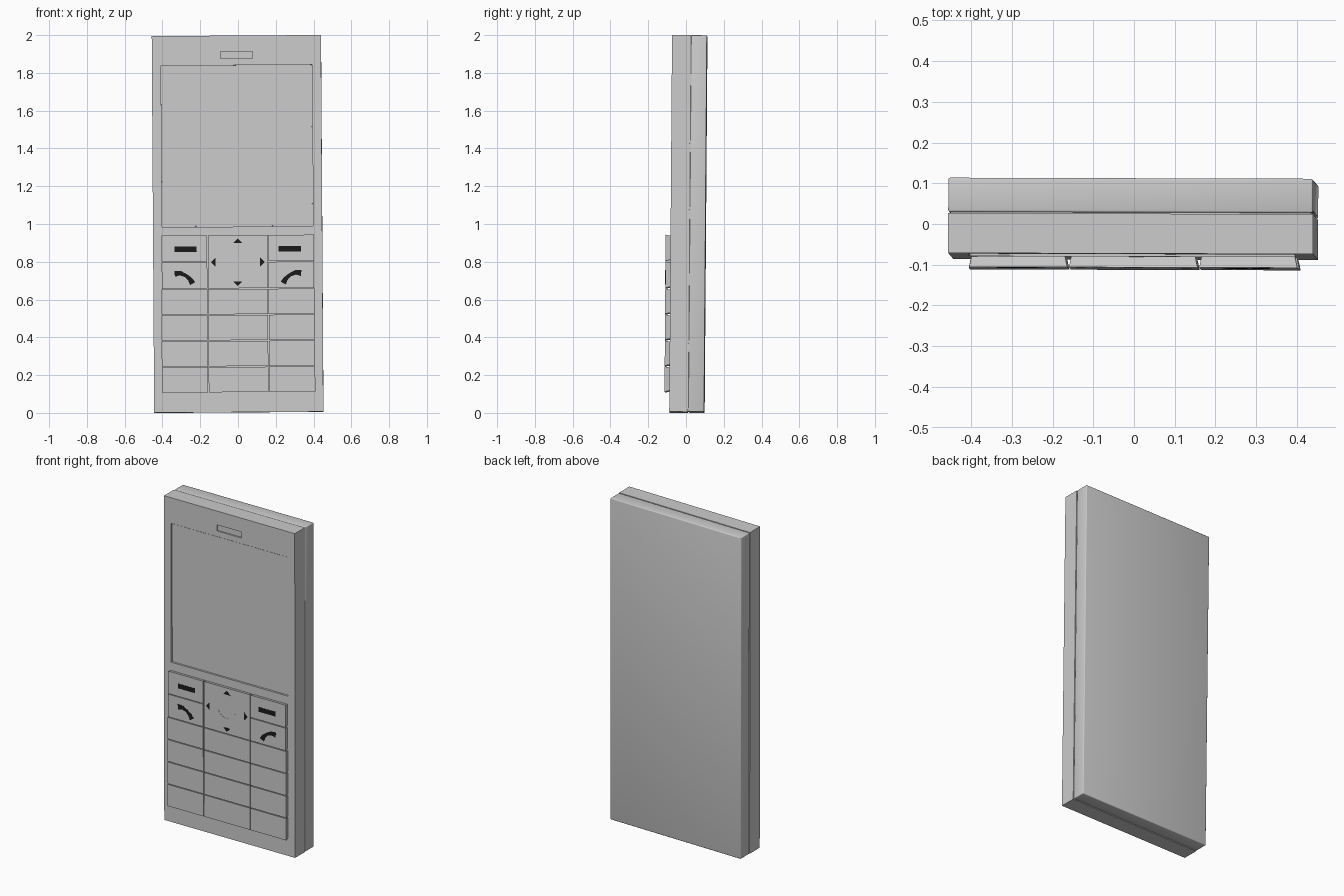
import bpy, bmesh, math
from mathutils import Matrix, Vector

if "Cube" in bpy.data.objects:
    bpy.data.objects.remove(bpy.data.objects["Cube"])

FRONT, BACK, KEY = -0.08, 0.105, -0.106
black = bpy.data.materials.new("black_print")
black.diffuse_color = (0.01, 0.01, 0.01, 1)
black.use_nodes = True
black.node_tree.nodes["Principled BSDF"].inputs["Base Color"].default_value = black.diffuse_color
parts = []


def prism(name, pts, y_front, y_back, base_inset=0.0, mat=None):
    """Extrude an (x, z) outline along y, optionally narrower at its base."""
    cx = (min(p[0] for p in pts) + max(p[0] for p in pts)) / 2
    cz = (min(p[1] for p in pts) + max(p[1] for p in pts)) / 2
    bm = bmesh.new()
    front = [bm.verts.new((x, y_front, z)) for x, z in pts]
    back = [bm.verts.new((x - math.copysign(base_inset, x - cx), y_back,
                          z - math.copysign(base_inset, z - cz))) for x, z in pts]
    bm.faces.new(front)
    bm.faces.new(back[::-1])
    n = len(pts)
    for i in range(n):
        j = (i + 1) % n
        bm.faces.new((front[i], back[i], back[j], front[j]))
    bmesh.ops.recalc_face_normals(bm, faces=bm.faces)
    me = bpy.data.meshes.new(name)
    bm.to_mesh(me)
    bm.free()
    ob = bpy.data.objects.new(name, me)
    bpy.context.collection.objects.link(ob)
    if mat:
        me.materials.append(mat)
    parts.append(ob)
    return ob


def rect(x0, x1, z0, z1):
    return [(x0, z0), (x1, z0), (x1, z1), (x0, z1)]


def stroke(pts, widths):
    """Outline of a thick line with a width at every point."""
    a, b = [], []
    for i, p in enumerate(pts):
        d = (Vector(pts[min(i + 1, len(pts) - 1)]) - Vector(pts[max(i - 1, 0)])).normalized()
        off = Vector((-d.y, d.x)) * widths[i] / 2
        a.append(tuple(Vector(p) + off))
        b.append(tuple(Vector(p) - off))
    return a + b[::-1]


def apply_modifiers(ob):
    dg = bpy.context.evaluated_depsgraph_get()
    me = bpy.data.meshes.new_from_object(ob.evaluated_get(dg))
    ob.modifiers.clear()
    ob.data = me


# Two shells separated by a fine seam
front_shell = prism("front_shell", rect(-0.448, 0.448, 0.003, 1.997), FRONT, 0.018)
back_shell = prism("back_shell", rect(-0.448, 0.448, 0.003, 1.997), 0.021, BACK)
prism("seam_core", rect(-0.443, 0.443, 0.008, 1.992), 0.01, 0.03)
bev = back_shell.modifiers.new("soft_edges", 'BEVEL')
bev.width, bev.segments = 0.005, 3
apply_modifiers(back_shell)

# Recesses for screen and earpiece
for name, outline, depth in (("screen_cutter", rect(-0.4, 0.4, 0.985, 1.84), 0.012),
                             ("earpiece_cutter", rect(-0.085, 0.085, 1.875, 1.912), 0.008)):
    cutter = prism(name, outline, FRONT - 0.05, FRONT + depth)
    cutter.hide_render = True
    parts.remove(cutter)
    mod = front_shell.modifiers.new(name, 'BOOLEAN')
    mod.operation, mod.object, mod.solver = 'DIFFERENCE', cutter, 'EXACT'
    bpy.context.view_layer.update()
    apply_modifiers(front_shell)
    bpy.data.objects.remove(cutter)
prism("screen", rect(-0.396, 0.396, 0.989, 1.836), FRONT + 0.006, FRONT + 0.014)

# Number keys
cols = (-0.408, -0.16, 0.16, 0.408)
g = 0.002
for r in range(4):
    z = 0.107 + r * 0.1375
    for c in range(3):
        prism(f"number_key_{r}_{c}", rect(cols[c] + g, cols[c + 1] - g, z + g, z + 0.1375 - g),
              KEY, FRONT + 0.002, 0.006)

# Navigation pad, soft keys and call keys
prism("navigation_pad", rect(-0.158, 0.158, 0.659, 0.94), KEY, FRONT + 0.002, 0.006)
for side, s in (("left", -1), ("right", 1)):
    xs = sorted((s * 0.162, s * 0.403))
    prism(f"soft_key_{side}", rect(*xs, 0.802, 0.94), KEY, FRONT + 0.002, 0.006)
    prism(f"call_key_{side}", rect(*xs, 0.659, 0.798), KEY, FRONT + 0.002, 0.006)
    # Printed dash and handset
    xs = sorted((s * 0.217, s * 0.335))
    prism(f"dash_mark_{side}", rect(*xs, 0.852, 0.881), KEY - 0.001, KEY + 0.002, 0, black)
    arc = [(s * 0.335, 0.738), (s * 0.305, 0.741), (s * 0.275, 0.728),
           (s * 0.253, 0.708), (s * 0.240, 0.685)]
    prism(f"handset_mark_{side}", stroke(arc, (0.032, 0.024, 0.018, 0.024, 0.032)),
          KEY - 0.001, KEY + 0.002, 0, black)

# Direction arrows around the pad
for i in range(4):
    a = i * math.pi / 2
    d, t = Vector((math.cos(a), math.sin(a))), Vector((-math.sin(a), math.cos(a)))
    c = Vector((0, 0.797)) + d * (0.118 if i % 2 == 0 else 0.102)
    tri = [tuple(c + d * 0.024), tuple(c + t * 0.024), tuple(c - t * 0.024)]
    prism(f"arrow_mark_{i}", tri, KEY - 0.001, KEY + 0.002, 0, black)

# Thin curved line in the pad centre
angles = [math.pi * (1.08 + 0.84 * i / 12) for i in range(13)]
smile = [(0.06 * math.cos(a), 0.805 + 0.055 * math.sin(a)) for a in angles]
prism("pad_centre_line", stroke(smile, [0.005] * 13), KEY - 0.001, KEY + 0.002)

# Slight lean of the whole handset
lean = (Matrix.Translation((-0.002, 0, 1)) @ Matrix.Rotation(-0.0065, 4, 'Y')
        @ Matrix.Rotation(-0.0075, 4, 'X') @ Matrix.Rotation(-0.003, 4, 'Z')
        @ Matrix.Translation((0, 0, -1)))
bpy.ops.object.select_all(action='DESELECT')
for ob in parts:
    ob.data.transform(lean)
    ob.select_set(True)
bpy.context.view_layer.objects.active = back_shell
bpy.ops.object.shade_smooth_by_angle(angle=math.radians(35))
